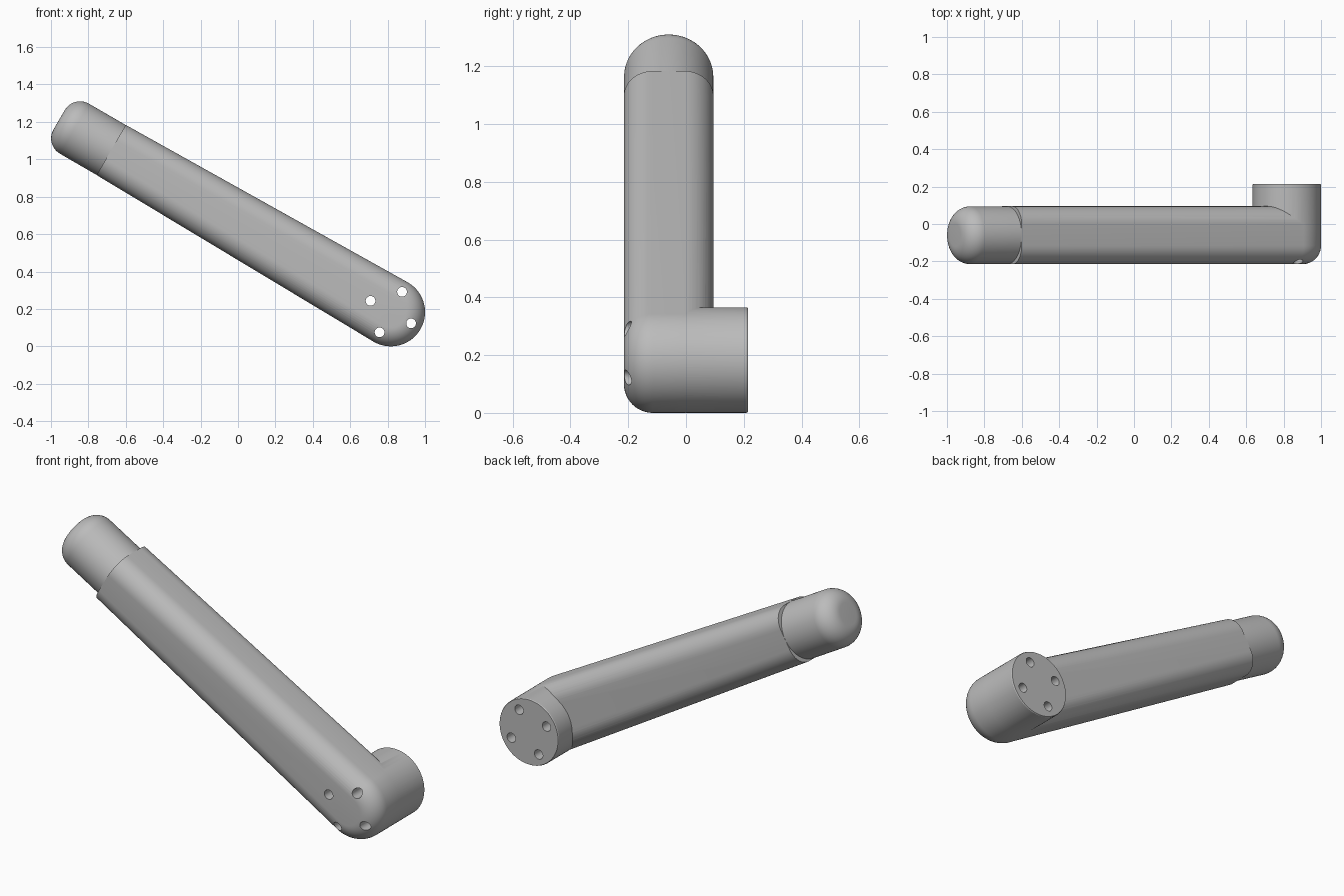
import bpy, bmesh, math
from mathutils import Vector

if "Cube" in bpy.data.objects:
    bpy.data.objects.remove(bpy.data.objects["Cube"])

# Main dimensions
JOINT = Vector((0.817, 0, 0.183))
TILT = math.radians(30.1)
U = Vector((-math.cos(TILT), 0, math.sin(TILT)))   # along the arm
N = Vector((math.sin(TILT), 0, math.cos(TILT)))    # across the arm
Y = Vector((0, 1, 0))
FRONT, BACK, BOSS_BACK = -0.215, 0.095, 0.215
MID = (FRONT + BACK) / 2
JOINT_R, ARM_HALF, ARM_LEN, CAP_END = 0.183, 0.155, 1.728, 2.05
FILLET = 0.1

grey = bpy.data.materials.new("satin grey")
grey.use_nodes = True
colour = (0.5, 0.5, 0.5, 1)
grey.diffuse_color = colour
grey.node_tree.nodes["Principled BSDF"].inputs["Base Color"].default_value = colour


def loft(name, rings):
    """Skin a list of equal-length point rings and close both ends."""
    bm = bmesh.new()
    loops = [[bm.verts.new(p) for p in ring] for ring in rings]
    count = len(loops[0])
    for a, b in zip(loops, loops[1:]):
        for i in range(count):
            j = (i + 1) % count
            bm.faces.new((a[i], a[j], b[j], b[i]))
    bm.faces.new(loops[0])
    bm.faces.new(loops[-1])
    bmesh.ops.recalc_face_normals(bm, faces=bm.faces)
    mesh = bpy.data.meshes.new(name)
    bm.to_mesh(mesh)
    bm.free()
    mesh.materials.append(grey)
    obj = bpy.data.objects.new(name, mesh)
    bpy.context.collection.objects.link(obj)
    return obj


def lathe(name, origin, axis, side, profile, segments=96):
    """Turn (radius, height) points round an axis."""
    other = axis.cross(side)
    turns = [2 * math.pi * i / segments for i in range(segments)]
    return loft(name, [[origin + axis * h + (side * math.cos(t) + other * math.sin(t)) * r
                        for t in turns] for r, h in profile])


def activate(obj):
    bpy.ops.object.select_all(action='DESELECT')
    obj.select_set(True)
    bpy.context.view_layer.objects.active = obj


def boolean(obj, tool, operation):
    mod = obj.modifiers.new(operation.title(), 'BOOLEAN')
    mod.operation, mod.solver, mod.object = operation, 'EXACT', tool
    activate(obj)
    bpy.ops.object.modifier_apply(modifier=mod.name)
    bpy.data.objects.remove(tool)


def arm_outline(y, inset):
    """Tapered outline: round at the joint, square at the far end."""
    taper = math.asin((JOINT_R - ARM_HALF) / ARM_LEN)
    start, sweep = math.pi / 2 - taper, math.pi + 2 * taper
    pts = [(math.cos(start + sweep * i / 64) * (JOINT_R - inset),
            math.sin(start + sweep * i / 64) * (JOINT_R - inset)) for i in range(65)]
    half = ARM_HALF - inset
    pts += [(ARM_LEN, -half), (ARM_LEN, half)]
    return [JOINT + U * s + N * n + Y * y for s, n in pts]


# Arm body with rounded long edges
steps = [math.pi / 2 * i / 12 for i in range(13)]
layers = [(FRONT + FILLET * (1 - math.cos(t)), FILLET * (1 - math.sin(t))) for t in steps]
layers += [(BACK + FRONT - y, inset) for y, inset in reversed(layers)]
arm = loft("arm_body", [arm_outline(y, inset) for y, inset in layers])

# Joint boss on the back
boss_r = JOINT_R - 0.0003
boss = lathe("joint_boss", JOINT, Y, N,
             [(boss_r, MID), (boss_r, BOSS_BACK - 0.005), (boss_r - 0.003, BOSS_BACK)])
boolean(arm, boss, 'UNION')

# Four bolt holes through the joint
for k in range(4):
    angle = math.radians(61 + 90 * k)
    spot = JOINT + Vector((math.cos(angle), 0, math.sin(angle))) * 0.124
    drill = lathe("hole_cutter", spot, Y, N, [(0.026, -0.4), (0.026, 0.4)], 32)
    drill.hide_render = True
    boolean(arm, drill, 'DIFFERENCE')

# Round end cap
cap_r, edge = ARM_HALF - 0.0005, 0.095
profile = [(cap_r, ARM_LEN - 0.01)]
profile += [(cap_r - edge * (1 - math.cos(t)), CAP_END - edge * (1 - math.sin(t))) for t in steps]
cap = lathe("end_cap", JOINT + Y * MID, U, Y, profile)

for obj in (arm, cap):
    activate(obj)
    bpy.ops.object.shade_smooth_by_angle(angle=math.radians(30))
